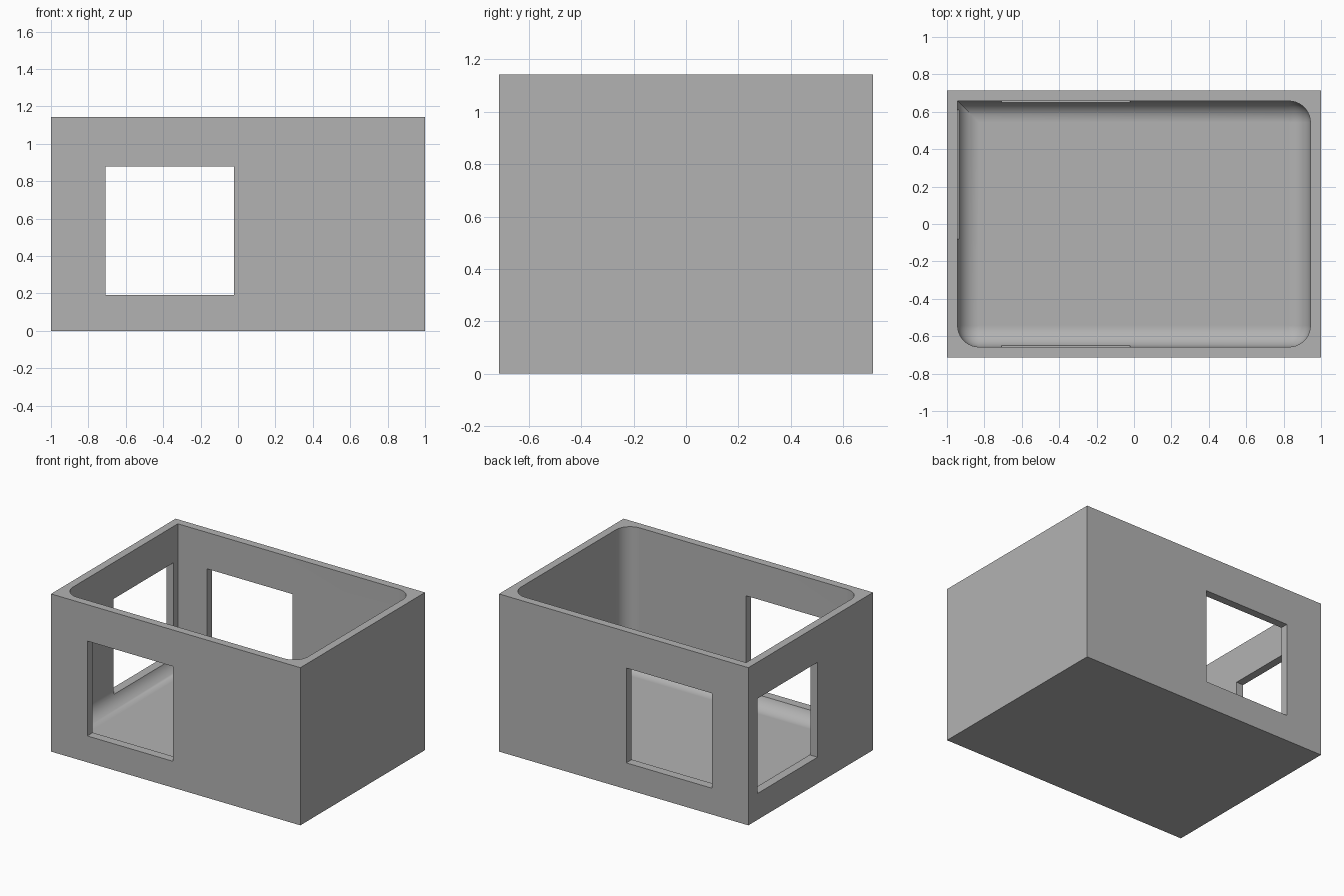
import bpy
import bmesh
import math

cube = bpy.data.objects.get("Cube")
if cube:
    bpy.data.objects.remove(cube, do_unlink=True)

# Overall sizes
LENGTH, DEPTH, HEIGHT = 2.0, 1.428, 1.143
WALL, FLOOR, RADIUS = 0.057, 0.114, 0.114
WIN_SIZE, WIN_Z = 0.688, 0.535
STEPS = 12

grey = bpy.data.materials.new("plain grey")
grey.use_nodes = True
COLOUR = (0.45, 0.45, 0.45, 1.0)
grey.diffuse_color = COLOUR
grey.node_tree.nodes["Principled BSDF"].inputs["Base Color"].default_value = COLOUR


def to_object(name, bm):
    bmesh.ops.recalc_face_normals(bm, faces=bm.faces)
    mesh = bpy.data.meshes.new(name)
    bm.to_mesh(mesh)
    bm.free()
    obj = bpy.data.objects.new(name, mesh)
    bpy.context.collection.objects.link(obj)
    mesh.materials.append(grey)
    return obj


def box(name, size, centre):
    bm = bmesh.new()
    bmesh.ops.create_cube(bm, size=1)
    bmesh.ops.scale(bm, vec=size, verts=bm.verts)
    bmesh.ops.translate(bm, vec=centre, verts=bm.verts)
    return to_object(name, bm)


def cavity_ring(bm, rho, z):
    """Outline with three round corners and one square corner at back right."""
    cx, cy = LENGTH / 2 - WALL - RADIUS, DEPTH / 2 - WALL - RADIUS
    ring = []
    for i, (sx, sy) in enumerate([(1, 1), (-1, 1), (-1, -1), (1, -1)]):
        if (sx, sy) == (-1, 1):
            dirs = [(-1, 1)]
        else:
            angles = [math.pi / 2 * (i + k / STEPS) for k in range(STEPS + 1)]
            dirs = [(math.cos(a), math.sin(a)) for a in angles]
        ring += [bm.verts.new((sx * cx + rho * dx, sy * cy + rho * dy, z)) for dx, dy in dirs]
    return ring


def cavity(name):
    """Open interior with a filleted floor edge."""
    bm = bmesh.new()
    rings = [cavity_ring(bm, RADIUS, HEIGHT + 0.2)]
    for k in range(STEPS + 1):
        a = math.pi / 2 * k / STEPS
        rings.append(cavity_ring(bm, RADIUS * math.cos(a), FLOOR + RADIUS * (1 - math.sin(a))))
    for upper, lower in zip(rings, rings[1:]):
        for j in range(len(upper)):
            n = (j + 1) % len(upper)
            bm.faces.new((upper[j], upper[n], lower[n], lower[j]))
    bm.faces.new(rings[0])
    bm.faces.new(rings[-1])
    bmesh.ops.remove_doubles(bm, verts=bm.verts, dist=1e-5)
    return to_object(name, bm)


# Solid block, hollowed out and pierced by three square windows
shell = box("box_shell", (LENGTH, DEPTH, HEIGHT), (0, 0, HEIGHT / 2))
cutters = [
    cavity("interior_cutter"),
    box("front_back_window_cutter", (WIN_SIZE, DEPTH + 0.4, WIN_SIZE), (-0.365, 0, WIN_Z)),
    box("side_window_cutter", (0.5, WIN_SIZE, WIN_SIZE), (-LENGTH / 2, 0.265, WIN_Z)),
]
bpy.context.view_layer.objects.active = shell
for cutter in cutters:
    cutter.hide_render = True
    mod = shell.modifiers.new(cutter.name, 'BOOLEAN')
    mod.operation = 'DIFFERENCE'
    mod.solver = 'EXACT'
    mod.object = cutter
    bpy.ops.object.modifier_apply(modifier=mod.name)
    bpy.data.objects.remove(cutter, do_unlink=True)

# Smooth the fillets, keep the edges crisp
bpy.ops.object.select_all(action='DESELECT')
shell.select_set(True)
bpy.ops.object.shade_smooth_by_angle(angle=math.radians(30))
weighted = shell.modifiers.new("flat_faces", 'WEIGHTED_NORMAL')
weighted.keep_sharp = True
